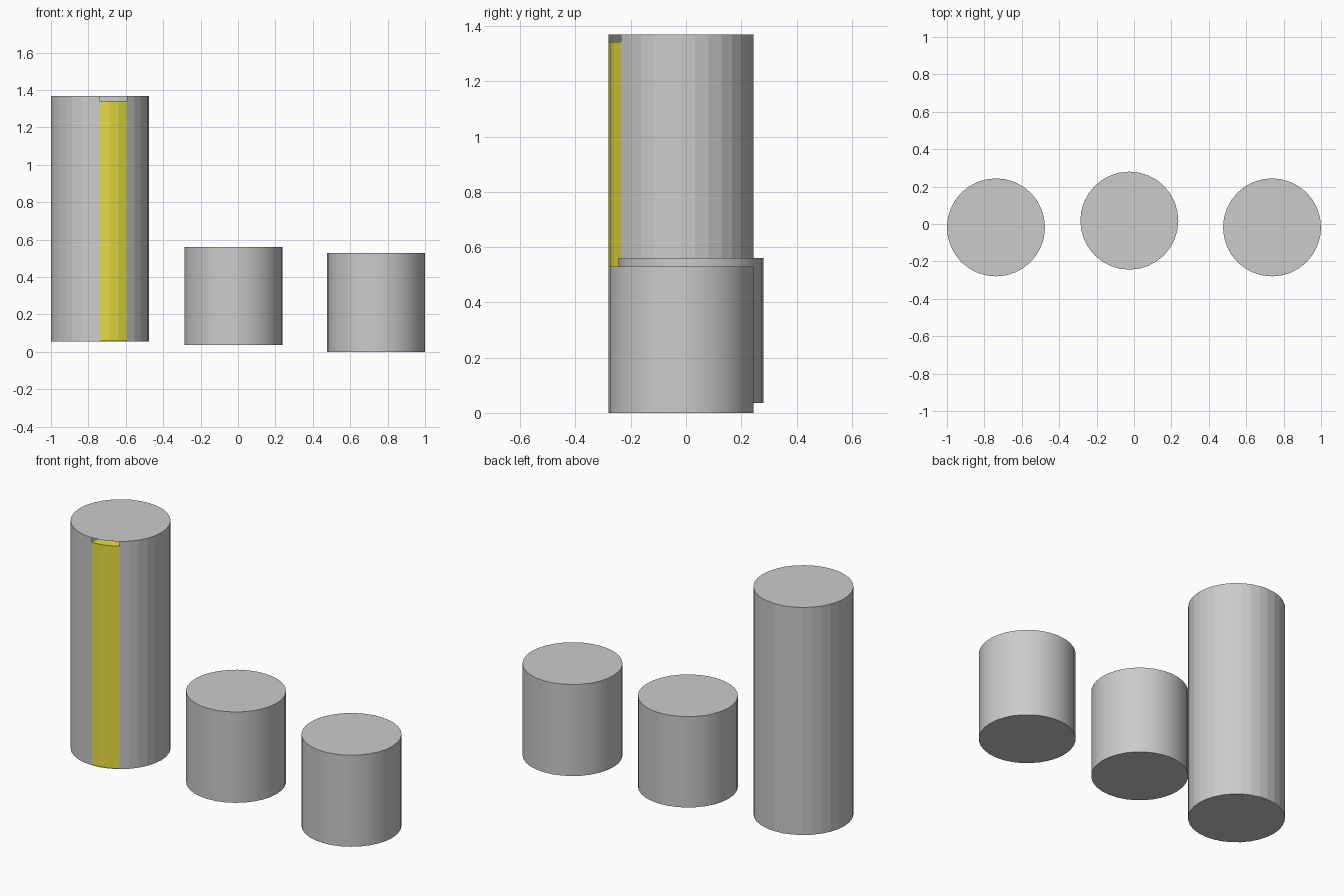
import bpy, bmesh, math

if "Cube" in bpy.data.objects:
    bpy.data.objects.remove(bpy.data.objects["Cube"])

R, N = 0.262, 32
SLOT = 3  # facets taken by the coloured strip


def ring_point(i, z):
    # index 0 sits at the front (-y), counting towards +x
    a = -math.pi / 2 + 2 * math.pi * i / N
    return (R * math.cos(a), R * math.sin(a), z)


def make_object(name, bm, loc):
    bmesh.ops.recalc_face_normals(bm, faces=bm.faces)
    me = bpy.data.meshes.new(name)
    bm.to_mesh(me)
    bm.free()
    ob = bpy.data.objects.new(name, me)
    ob.location = loc
    bpy.context.collection.objects.link(ob)
    return ob


def smooth_cylinder(name, x, y, z0, z1):
    bpy.ops.mesh.primitive_cylinder_add(vertices=N, radius=R, depth=z1 - z0,
                                        location=(x, y, (z0 + z1) / 2))
    bpy.context.object.name = name
    bpy.ops.object.shade_smooth_by_angle(angle=math.radians(30))


# Two short smooth cylinders
smooth_cylinder("middle_cylinder", -0.025, 0.018, 0.036, 0.561)
smooth_cylinder("right_cylinder", 0.738, -0.018, 0.0, 0.529)

# Tall hollow faceted shell with full end discs and a slot in its front wall
centre = (-0.738, -0.018, 0)
bm = bmesh.new()
low = [bm.verts.new(ring_point(i, 0.054)) for i in range(N)]
top = [bm.verts.new(ring_point(i, 1.369)) for i in range(N)]
bm.faces.new(low)
bm.faces.new(top)
for i in range(SLOT, N):
    j = (i + 1) % N
    bm.faces.new((low[i], low[j], top[j], top[i]))
make_object("tall_shell", bm, centre)

# Yellow wedge filling the slot, stopping just short of the top
bm = bmesh.new()
rings = []
for z in (0.057, 1.342):
    pts = [(0, 0, z)] + [ring_point(i, z) for i in range(SLOT + 1)]
    rings.append([bm.verts.new(p) for p in pts])
    bm.faces.new(rings[-1])
a, b = rings
for i in range(len(a)):
    j = (i + 1) % len(a)
    bm.faces.new((a[i], a[j], b[j], b[i]))
wedge = make_object("yellow_wedge", bm, centre)
mat = bpy.data.materials.new("yellow")
mat.diffuse_color = (0.8, 0.75, 0.05, 1)
mat.use_nodes = True
mat.node_tree.nodes["Principled BSDF"].inputs["Base Color"].default_value = mat.diffuse_color
wedge.data.materials.append(mat)
